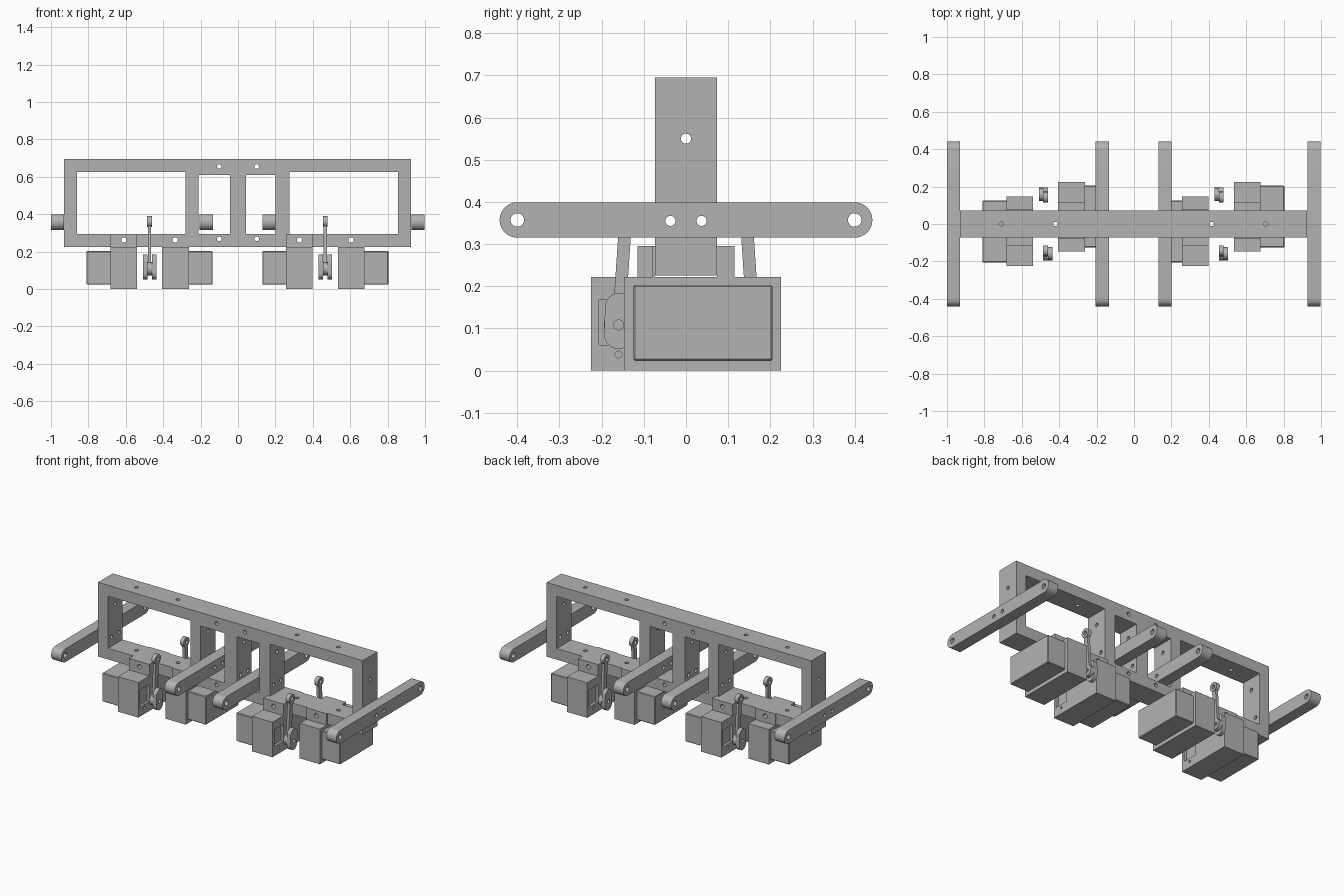
import bpy, bmesh, math
from mathutils import Matrix, Vector

cube = bpy.data.objects.get("Cube")
if cube:
    bpy.data.objects.remove(cube, do_unlink=True)

grey = bpy.data.materials.new("plain grey")
grey.use_nodes = True
grey.diffuse_color = (0.45, 0.45, 0.45, 1)
grey.node_tree.nodes["Principled BSDF"].inputs["Base Color"].default_value = (0.45, 0.45, 0.45, 1)


def finish(name, bm):
    bmesh.ops.recalc_face_normals(bm, faces=bm.faces[:])
    mesh = bpy.data.meshes.new(name)
    bm.to_mesh(mesh)
    bm.free()
    mesh.materials.append(grey)
    obj = bpy.data.objects.new(name, mesh)
    bpy.context.collection.objects.link(obj)
    return obj


def box(name, x, y, z, bevel=0):
    """Box from (low, high) pairs, in either order."""
    bm = bmesh.new()
    bmesh.ops.create_cube(bm, size=1)
    for v in bm.verts:
        v.co = [sum(r) / 2 + c * abs(r[1] - r[0]) for r, c in zip((x, y, z), v.co)]
    if bevel:
        bmesh.ops.bevel(bm, geom=bm.edges[:], offset=bevel, segments=1, affect='EDGES')
    return finish(name, bm)


def pill(name, x, a, b, radius, steps=16):
    """Round-ended bar between two (y, z) points, extruded across x."""
    a, b = Vector(a), Vector(b)
    d = b - a
    start = math.atan2(d.y, d.x) - math.pi / 2
    bm = bmesh.new()
    ring = []
    for centre, turn in ((b, 0), (a, math.pi)):
        for i in range(steps + 1):
            t = start + turn + math.pi * i / steps
            ring.append(bm.verts.new((x[0], centre.x + radius * math.cos(t),
                                      centre.y + radius * math.sin(t))))
    face = bm.faces.new(ring)
    out = bmesh.ops.extrude_face_region(bm, geom=[face])["geom"]
    for v in out:
        if isinstance(v, bmesh.types.BMVert):
            v.co.x = x[1]
    return finish(name, bm)


def rod(name, axis, centre, radius, depth):
    """Cylinder along the x, y or z axis."""
    turn = {"x": Matrix.Rotation(math.pi / 2, 4, 'Y'),
            "y": Matrix.Rotation(math.pi / 2, 4, 'X'), "z": Matrix()}[axis]
    bm = bmesh.new()
    bmesh.ops.create_cone(bm, cap_ends=True, segments=32, radius1=radius, radius2=radius,
                          depth=depth, matrix=Matrix.Translation(centre) @ turn)
    return finish(name, bm)


def combine(obj, tool, operation='DIFFERENCE'):
    mod = obj.modifiers.new("shape", 'BOOLEAN')
    mod.operation, mod.object, mod.solver = operation, tool, 'EXACT'
    tool.hide_render = True
    bpy.context.view_layer.objects.active = obj
    bpy.ops.object.modifier_apply(modifier=mod.name)
    bpy.data.objects.remove(tool, do_unlink=True)


def hole(obj, axis, centre, radius=0.012, depth=3):
    combine(obj, rod("hole_cutter", axis, centre, radius, depth))


# Main frame with two wide and two narrow windows
frame = box("frame", (-0.93, 0.925), (-0.073, 0.073), (0.225, 0.695))
for x, top in (((-0.86, -0.28), 0.625), ((-0.21, -0.043), 0.61),
               ((0.043, 0.2), 0.61), ((0.275, 0.855), 0.625)):
    combine(frame, box("window_cutter", x, (-1, 1), (0.295, top)))
for x in (-0.1, 0.1):
    for z in (0.268, 0.655):
        hole(frame, "y", (x, 0, z))
for x in (-0.71, -0.42, 0.415, 0.705):
    hole(frame, "z", (x, 0, 0))
for y, z in ((-0.037, 0.355), (0.037, 0.355), (0, 0.55)):
    hole(frame, "x", (0, y, z))

# Four round-ended cross arms
arms = {"outer_right": -1.0, "inner_right": -0.205, "inner_left": 0.13, "outer_left": 0.927}
for side, x in arms.items():
    arm = pill(side + "_arm", (x, x + 0.071), (-0.4, 0.357), (0.4, 0.357), 0.042)
    for y in (-0.4, 0.4):
        hole(arm, "x", (x, y, 0.357), 0.016)
    for y in (-0.037, 0.037):
        hole(arm, "x", (x, y, 0.355), 0.012, 0.3)


def actuator(name, cx, s):
    """Motor, gearbox, bracket, horn and link; s = -1 turns it half round."""
    def bx(part, x, y, z, bevel=0):
        return box(name + part, [cx + s * v for v in x], [s * v for v in y], z, bevel)

    def bar(part, x, a, b, radius):
        return pill(name + part, [cx + s * v for v in x], (s * a[0], a[1]), (s * b[0], b[1]), radius)

    bx("_motor", (-0.337, -0.205), (-0.205, 0.125), (0.023, 0.203), 0.004)

    gearbox = bx("_gearbox", (-0.21, -0.068), (-0.225, 0.147), (0, 0.222))
    combine(gearbox, bx("_recess_cutter", (-0.085, 0), (-0.206, -0.113), (0.06, 0.167)))
    hole(gearbox, "x", (cx - s * 0.068, -s * 0.16, 0.038), 0.008, 0.06)

    # Bracket cheeks on both faces of the frame
    for part, y in (("_thick_cheek", (-0.115, -0.073)), ("_thin_cheek", (0.073, 0.08))):
        cheek = bx(part, (-0.21, -0.068), y, (0.21, 0.295))
        hole(cheek, "y", (cx - s * 0.137, 0, 0.262), 0.014)
    hole(frame, "y", (cx - s * 0.137, 0, 0.262), 0.014)

    # Horn beside the link
    horn = bar("_horn", (0.012, 0.036), (-0.16, 0.085), (-0.158, 0.15), 0.034)
    hole(horn, "x", (cx, -s * 0.16, 0.108), 0.012, 0.3)

    # Link with an eye at each end
    low, high = (-0.16, 0.108), (-0.143, 0.36)
    link = bar("_link", (-0.009, 0.009), low, high, 0.015)
    for (y, z), r in ((low, 0.035), (high, 0.029)):
        combine(link, rod("eye", "x", (cx, s * y, z), r, 0.025), 'UNION')
    for y, z in (low, high):
        hole(link, "x", (cx, s * y, z), 0.012, 0.3)


for side, cx in (("right", -0.473), ("left", 0.467)):
    actuator(side + "_front", cx, 1)
    actuator(side + "_back", cx, -1)

# Smooth the round surfaces and keep edges sharp
for obj in bpy.context.collection.objects:
    if obj.type == 'MESH' and obj.data.materials and obj.data.materials[0] == grey:
        obj.data.materials.clear()
        obj.data.materials.append(grey)
        bpy.ops.object.select_all(action='DESELECT')
        obj.select_set(True)
        bpy.context.view_layer.objects.active = obj
        bpy.ops.object.shade_smooth_by_angle(angle=math.radians(30))
